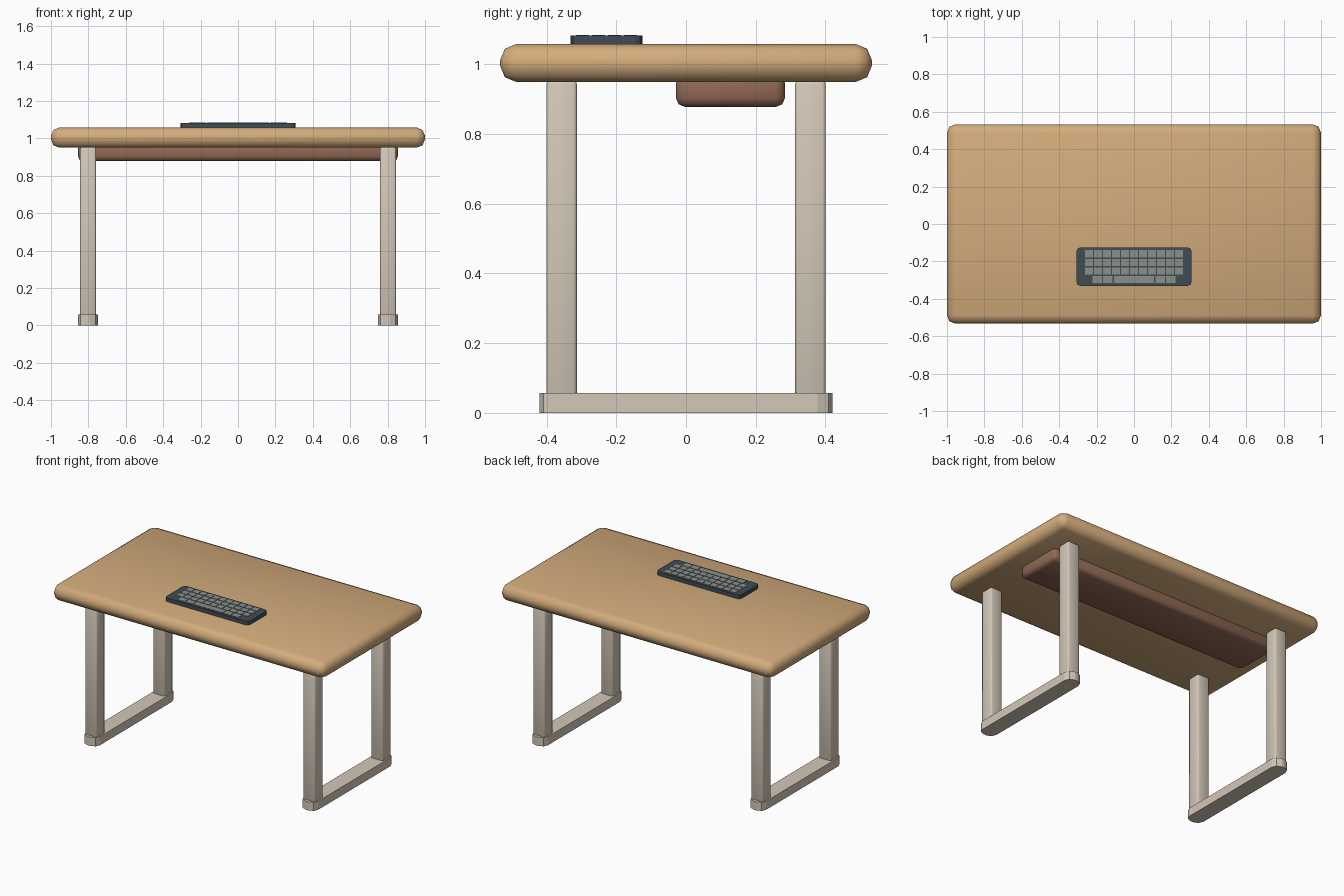
import bpy
import bmesh
import math

cube = bpy.data.objects.get("Cube")
if cube:
    bpy.data.objects.remove(cube, do_unlink=True)


def material(name, rgb):
    mat = bpy.data.materials.new(name)
    mat.use_nodes = True
    colour = (*rgb, 1)
    mat.diffuse_color = colour
    mat.node_tree.nodes["Principled BSDF"].inputs["Base Color"].default_value = colour
    return mat


WOOD = material("light wood", (0.65, 0.41, 0.2))
METAL = material("warm grey paint", (0.65, 0.58, 0.48))
BROWN = material("dark brown wood", (0.28, 0.14, 0.09))
SLATE = material("slate plastic", (0.05, 0.073, 0.088))
GREY = material("grey keycaps", (0.255, 0.277, 0.253))


def add_box(bm, xs, ys, zs):
    """Add an axis-aligned box spanning the three (min, max) ranges."""
    verts = bmesh.ops.create_cube(bm, size=1)["verts"]
    for v in verts:
        v.co = [r[0] + (c + 0.5) * (r[1] - r[0]) for c, r in zip(v.co, (xs, ys, zs))]


def finish(name, bm, mat, smooth):
    mesh = bpy.data.meshes.new(name)
    bm.to_mesh(mesh)
    bm.free()
    mesh.materials.append(mat)
    obj = bpy.data.objects.new(name, mesh)
    bpy.context.collection.objects.link(obj)
    if smooth:
        bpy.ops.object.select_all(action="DESELECT")
        obj.select_set(True)
        bpy.context.view_layer.objects.active = obj
        bpy.ops.object.shade_smooth_by_angle(angle=math.radians(50))
    return obj


def box(name, xs, ys, zs, mat, bevel, segments=2, upright_only=False, smooth=True):
    bm = bmesh.new()
    add_box(bm, xs, ys, zs)
    edges = [e for e in bm.edges if not upright_only
             or abs(e.verts[0].co.z - e.verts[1].co.z) > 0.001]
    bmesh.ops.bevel(bm, geom=edges, offset=bevel, segments=segments,
                    profile=0.5, affect="EDGES")
    return finish(name, bm, mat, smooth)


# Tabletop and the shallow drawer tray beneath it
TOP = 1.058
box("tabletop", (-1, 1), (-0.533, 0.533), (0.95, TOP), WOOD, 0.045)
box("drawer_tray", (-0.855, 0.855), (-0.029, 0.284), (0.878, 0.972), BROWN, 0.026)

# Two leg frames: a floor runner with rounded ends and two posts
for side, sx in (("left", 1), ("right", -1)):
    x = 0.802 * sx
    box(side + "_runner", (x - 0.053, x + 0.053), (-0.421, 0.421), (0, 0.057),
        METAL, 0.043, upright_only=True, smooth=False)
    for end, y in (("front", -0.357), ("back", 0.357)):
        box(f"{side}_{end}_leg", (x - 0.043, x + 0.043), (y - 0.044, y + 0.044),
            (0.04, 0.953), METAL, 0.01)

# Keyboard body
KEY_Y = -0.228
BODY_TOP = TOP + 0.025
box("keyboard_body", (-0.308, 0.308), (KEY_Y - 0.103, KEY_Y + 0.103),
    (TOP - 0.002, BODY_TOP), SLATE, 0.022, upright_only=True, smooth=False)

# Keycaps: three full rows and a bottom row with a wide space bar
PITCH, GAP, ROW = 0.048, 0.006, 0.046
rows = [[PITCH] * 11] * 3 + [[0.057, 0.057, 0.222, 0.057, 0.057]]
bm = bmesh.new()
for i, widths in enumerate(rows):
    y = KEY_Y + (1.5 - i) * ROW
    x = -sum(widths) / 2
    for w in widths:
        add_box(bm, (x + GAP / 2, x + w - GAP / 2), (y - 0.019, y + 0.019),
                (BODY_TOP - 0.002, BODY_TOP + 0.002))
        x += w
finish("keycaps", bm, GREY, False)
